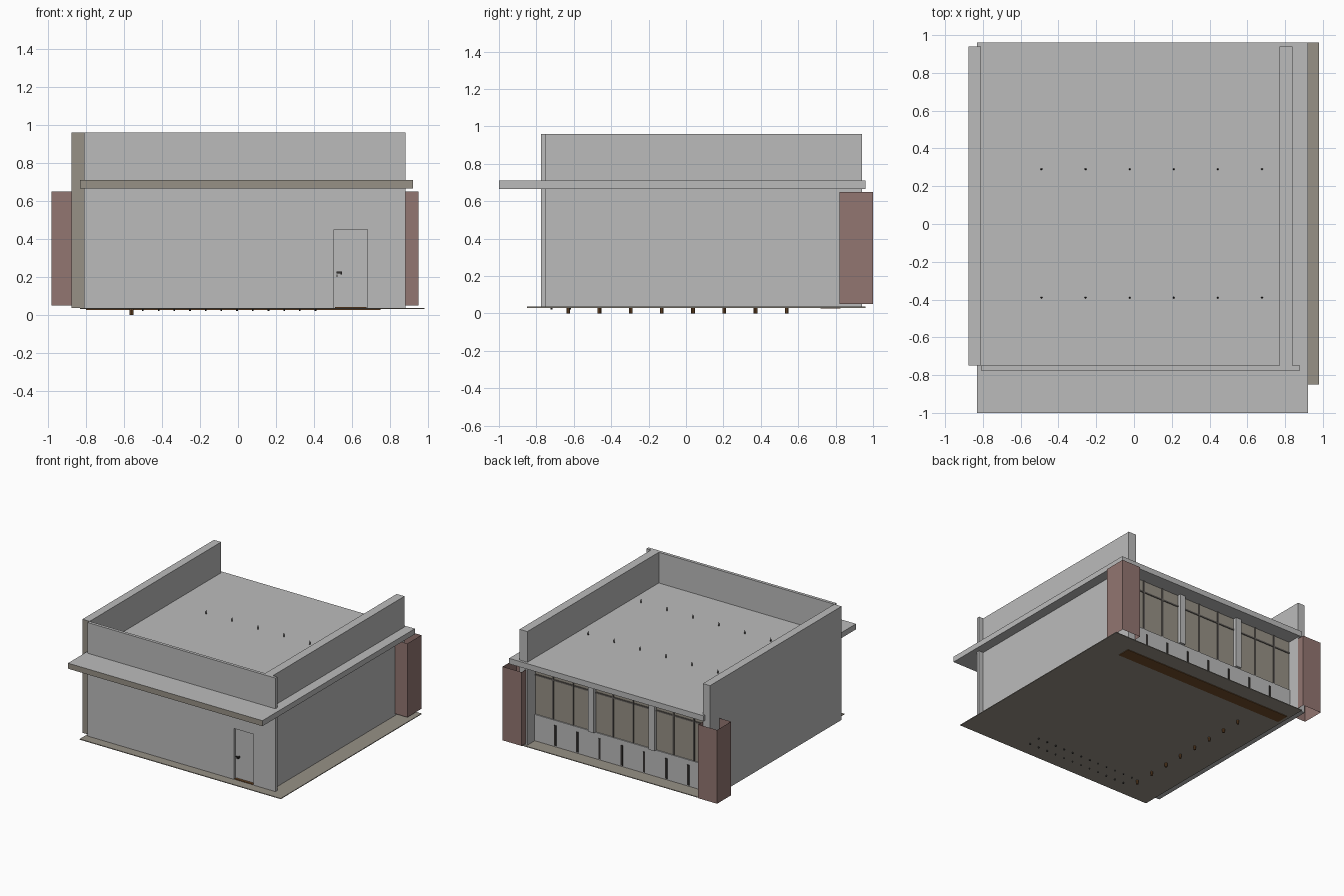
import bpy, bmesh
from mathutils import Matrix, Vector

if "Cube" in bpy.data.objects:
    bpy.data.objects.remove(bpy.data.objects["Cube"])


def mat(name, r, g, b):
    m = bpy.data.materials.new(name)
    m.diffuse_color = (r, g, b, 1)
    m.use_nodes = True
    m.node_tree.nodes["Principled BSDF"].inputs["Base Color"].default_value = m.diffuse_color
    return m


GRAY = mat("plaster gray", 0.50, 0.50, 0.50)
TAUPE = mat("taupe stone", 0.31, 0.285, 0.24)
PINK = mat("dusty red cladding", 0.29, 0.18, 0.165)
WOOD = mat("brown wood", 0.17, 0.075, 0.025)
DARK = mat("dark metal", 0.035, 0.032, 0.03)
FRAME = mat("window frame", 0.12, 0.11, 0.10)


def finish(name, bm, mats):
    me = bpy.data.meshes.new(name)
    bm.normal_update()
    bm.to_mesh(me)
    bm.free()
    for m in mats:
        me.materials.append(m)
    ob = bpy.data.objects.new(name, me)
    bpy.context.collection.objects.link(ob)
    return ob


def add_box(bm, x, y, z):
    size = Vector((x[1] - x[0], y[1] - y[0], z[1] - z[0]))
    mid = Vector((sum(x) / 2, sum(y) / 2, sum(z) / 2))
    bmesh.ops.create_cube(bm, size=1, matrix=Matrix.LocRotScale(mid, None, size))


def boxes(name, material, *parts, front=None, open_ends=False):
    """Boxes given as x, y, z ranges; faces towards -y can take a second colour."""
    bm = bmesh.new()
    for p in parts:
        add_box(bm, *p)
    bm.normal_update()
    if open_ends:
        ends = [f for f in bm.faces if abs(f.normal.z) > 0.5]
        bmesh.ops.delete(bm, geom=ends, context='FACES_ONLY')
    if front:
        for f in bm.faces:
            if f.normal.y < -0.5:
                f.material_index = 1
    return finish(name, bm, [material] + ([front] if front else []))


def rods(name, material, points, r, z0, z1, sides=8, tip=None):
    bm = bmesh.new()
    for x, y in points:
        bmesh.ops.create_cone(bm, cap_ends=True, segments=sides, radius1=r,
                              radius2=r if tip is None else tip, depth=z1 - z0,
                              matrix=Matrix.Translation((x, y, (z0 + z1) / 2)))
    return finish(name, bm, [material])


# Floor and roof with front canopy
boxes("floor", TAUPE, ((-0.83, 0.98), (-0.85, 0.96), (0.03, 0.036)))
boxes("roof_canopy", GRAY, ((-0.83, 0.92), (-1.0, 0.96), (0.665, 0.71)), front=TAUPE)

# Side walls
boxes("left_wall", GRAY, ((-0.875, -0.81), (-0.75, 0.94), (0.036, 0.96)), front=TAUPE)
boxes("right_wall", GRAY, ((0.77, 0.84), (-0.75, 0.94), (0.036, 0.96)))

# Front wall around the doorway
FY = (-0.775, -0.75)
boxes("front_wall", GRAY,
      ((-0.81, 0.505), FY, (0.036, 0.96)),
      ((0.68, 0.88), FY, (0.036, 0.96)),
      ((0.505, 0.68), FY, (0.45, 0.96)))

# Door, sill and lever handle
boxes("door", GRAY, ((0.505, 0.68), (-0.753, -0.745), (0.036, 0.45)))
boxes("door_sill", WOOD, ((0.51, 0.675), (-0.773, -0.753), (0.034, 0.042)))
boxes("door_handle", DARK,
      ((0.518, 0.546), (-0.772, -0.766), (0.219, 0.227)),
      ((0.538, 0.546), (-0.772, -0.753), (0.212, 0.227)),
      ((0.518, 0.523), (-0.757, -0.753), (0.200, 0.212)))

# Clad corner pillars at the back, open above and below
boxes("back_pillars", PINK,
      ((-0.98, -0.81), (0.82, 1.0), (0.05, 0.65)),
      ((0.78, 0.95), (0.82, 1.0), (0.05, 0.65)), open_ends=True)

# Back facade: low wall, joints, glazing, columns and mullions
boxes("back_low_wall", GRAY, ((-0.81, 0.77), (0.825, 0.845), (0.036, 0.25)))
boxes("low_wall_joints", DARK,
      *[((x - 0.009, x + 0.009), (0.845, 0.850), (0.045, 0.21))
        for x in [0.585 - 0.2 * i for i in range(7)]])
boxes("back_glass", TAUPE, ((-0.81, 0.77), (0.828, 0.836), (0.25, 0.665)))
boxes("back_columns", GRAY,
      *[((x - 0.025, x + 0.025), (0.82, 0.865), (0.25, 0.665)) for x in (0.25, -0.295)])
bars = []
for edge in (0.79, 0.25, -0.295):
    for k in (1, 2):
        x = edge - 0.545 * k / 3
        bars.append(((x - 0.006, x + 0.006), (0.836, 0.843), (0.25, 0.665)))
bars.append(((-0.81, 0.77), (0.836, 0.842), (0.565, 0.577)))
boxes("window_bars", FRAME, *bars)

# Window bench, whose base shows under the floor
boxes("window_bench", WOOD, ((-0.80, 0.75), (0.72, 0.825), (0.025, 0.2)))

# Bar stools, whose posts pass through the floor
stools = [(-0.56, -0.63 + 0.167 * i) for i in range(8)]
rods("stool_posts", WOOD, stools, 0.010, 0.0, 0.2)
rods("stool_seats", WOOD, stools, 0.04, 0.2, 0.215, 12)

# Chair feet showing under the floor near the front
feet = [(-0.50 + 0.0825 * i, y) for i in range(12) for y in (-0.72, -0.62)]
rods("chair_feet", DARK, feet, 0.005, 0.02, 0.12, 6)

# Lamp cord tips rising through the roof
tips = [(-0.49 + 0.2335 * i, y) for i in range(6) for y in (-0.39, 0.29)]
rods("lamp_cord_tips", DARK, tips, 0.006, 0.70, 0.74, 6, tip=0.002)
